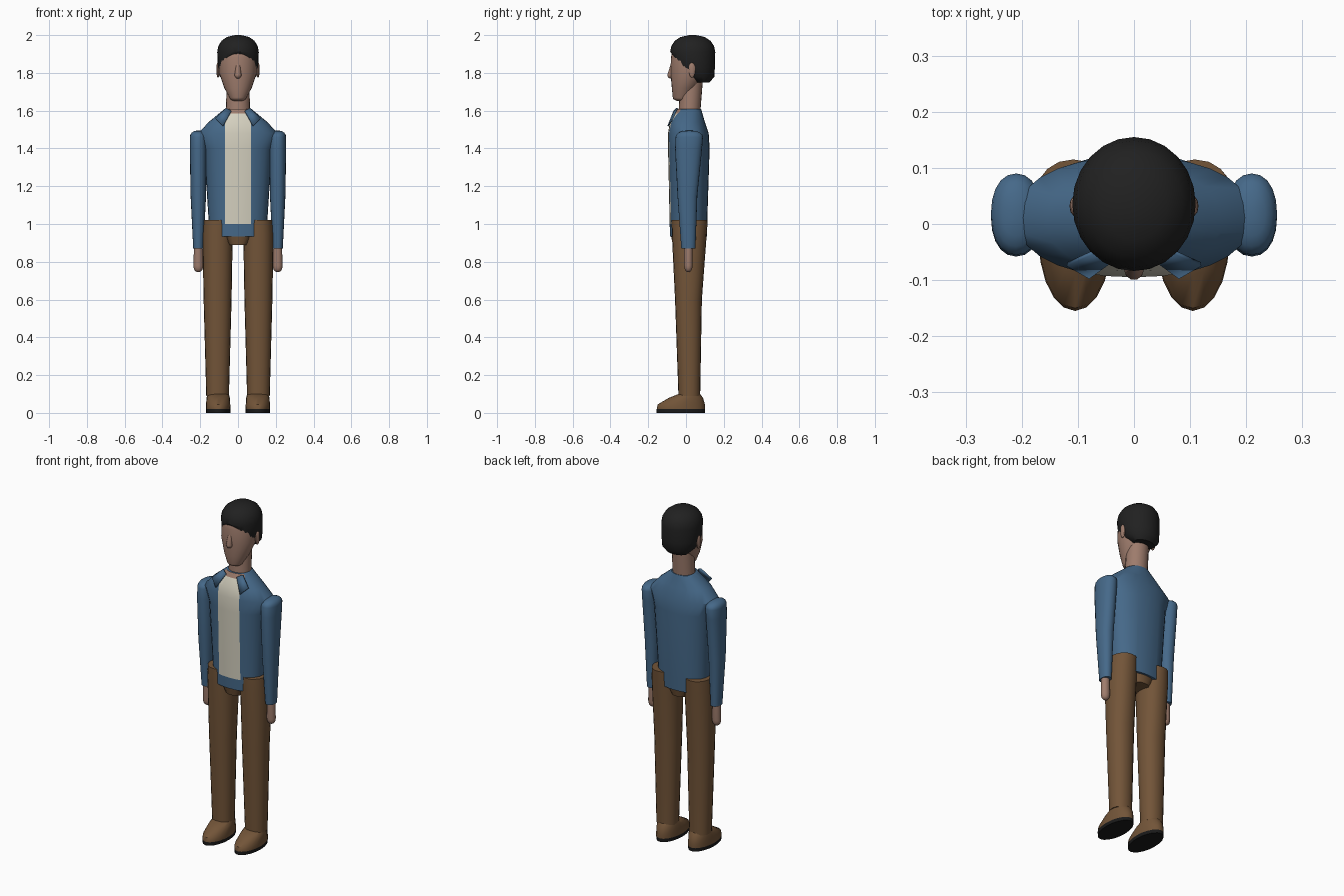
import bpy, bmesh, math
from mathutils import Vector

default_cube = bpy.data.objects.get("Cube")
if default_cube:
    bpy.data.objects.remove(default_cube, do_unlink=True)


def material(name, red, green, blue):
    mat = bpy.data.materials.new(name)
    mat.use_nodes = True
    mat.diffuse_color = (red, green, blue, 1)
    shader = mat.node_tree.nodes["Principled BSDF"]
    shader.inputs["Base Color"].default_value = mat.diffuse_color
    return mat


denim = material("denim blue", .06, .14, .25)
brown = material("trouser brown", .17, .09, .04)
cream = material("shirt cream", .66, .63, .52)
skin = material("skin", .34, .2, .15)
black = material("hair black", .015, .015, .015)
rubber = material("sole black", .01, .01, .01)


def domed(section, height, steps=4):
    """Rings that round a section off over the given height."""
    z, width, front, back = section
    middle = (front + back) / 2
    rings = []
    for step in range(1, steps + 1):
        angle = math.pi / 2 * step / (steps + .3)
        shrink = math.cos(angle) ** .8
        rings.append((z + height * math.sin(angle), width * shrink,
                      middle + (front - middle) * shrink,
                      middle + (back - middle) * shrink))
    return rings


def add_ring(bm, section, x, sides, power):
    """One rounded cross-section: height, half width, front and back."""
    z, width, front, back = section
    ring = []
    for side in range(sides):
        angle = math.tau * side / sides
        across, along = (math.copysign(abs(value) ** (2 / power), value)
                         for value in (math.cos(angle), math.sin(angle)))
        y = (front + back) / 2 + along * (back - front) / 2
        ring.append(bm.verts.new((x + across * width, y, z)))
    return ring


def loft(sections, x=0, sides=20, power=2, round_bottom=0, round_top=0):
    if round_bottom:
        sections = domed(sections[0], -round_bottom)[::-1] + sections
    if round_top:
        sections = sections + domed(sections[-1], round_top)
    bm = bmesh.new()
    rings = [add_ring(bm, section, x, sides, power) for section in sections]
    for low, high in zip(rings, rings[1:]):
        for side in range(sides):
            after = (side + 1) % sides
            bm.faces.new((low[side], low[after], high[after], high[side]))
    bm.faces.new(rings[0])
    bm.faces.new(rings[-1])
    return bm


def cut(bm, point, normal, **options):
    geometry = bm.verts[:] + bm.edges[:] + bm.faces[:]
    return bmesh.ops.bisect_plane(bm, geom=geometry, plane_co=point,
                                  plane_no=normal, **options)["geom_cut"]


def finish(bm, name, *materials):
    bmesh.ops.recalc_face_normals(bm, faces=bm.faces[:])
    mesh = bpy.data.meshes.new(name)
    bm.to_mesh(mesh)
    bm.free()
    for mat in materials:
        mesh.materials.append(mat)
    part = bpy.data.objects.new(name, mesh)
    bpy.context.collection.objects.link(part)
    bpy.ops.object.select_all(action="DESELECT")
    part.select_set(True)
    bpy.context.view_layer.objects.active = part
    bpy.ops.object.shade_smooth_by_angle(angle=math.radians(45))
    return part


# Jacket body, cut along the opening that shows shirt and throat
shirt_half_width, shirt_bottom, throat = .07, 1, 1.585
jacket = loft([(.935, .15, -.085, .11), (1.4, .18, -.095, .125),
               (1.48, .21, -.095, .12), (1.54, .155, -.085, .1),
               (1.61, .07, -.05, .08)], sides=28, power=2.2)
for edge in (-shirt_half_width, shirt_half_width):
    cut(jacket, (edge, 0, 0), (1, 0, 0))
for level in (shirt_bottom, throat):
    cut(jacket, (0, 0, level), (0, 0, 1))
for face in jacket.faces:
    center = face.calc_center_median()
    in_opening = abs(center.x) < shirt_half_width and center.z > shirt_bottom
    if in_opening and center.y < -.03:
        face.material_index = 2 if center.z > throat else 1
finish(jacket, "jacket_body", denim, cream, skin)

# Hips between the legs
hips = loft([(.89, .05, -.07, .09), (.94, .08, -.08, .1)], power=3)
finish(hips, "trouser_hips", brown)

# Neck, head and nose
neck = loft([(1.58, .064, -.04, .075), (1.77, .06, -.03, .09)])
finish(neck, "neck", skin)
head = loft([(1.67, .045, -.07, .02), (1.72, .073, -.075, .06),
             (1.8, .1, -.082, .11), (1.88, .1, -.08, .125)],
            sides=24, round_bottom=.02, round_top=.08)
finish(head, "head", skin)
nose = loft([(1.79, .018, -.1, -.06), (1.85, .012, -.08, -.06)],
            sides=10, round_bottom=.02)
finish(nose, "nose", skin)

# Hair cap, trimmed along a slanting hairline
hair = loft([(1.75, .065, .04, .125), (1.78, .095, -.02, .15),
             (1.83, .108, -.07, .153), (1.91, .11, -.084, .155)],
            sides=24, round_top=.09)
hairline = cut(hair, (0, -.082, 1.91), Vector((0, -1.3, -1)), clear_outer=True)
bmesh.ops.holes_fill(hair, edges=[item for item in hairline
                                  if isinstance(item, bmesh.types.BMEdge)])
finish(hair, "hair", black)

# Paired parts
for name, side in (("left", 1), ("right", -1)):
    sleeve = loft([(.87, .027, -.025, .05), (1.15, .041, -.045, .06),
                   (1.4, .045, -.058, .085), (1.46, .045, -.055, .09)],
                  x=side * .21, power=2.2, round_top=.035)
    finish(sleeve, name + "_sleeve", denim)

    hand = loft([(.78, .026, -.01, .035), (.88, .023, -.01, .035)],
                x=side * .21, sides=14, round_bottom=.035)
    finish(hand, name + "_hand", skin)

    leg = loft([(.09, .06, -.04, .075), (.6, .074, -.058, .084),
                (.95, .08, -.075, .11), (1.02, .075, -.076, .115)],
               x=side * .108, power=2.2)
    finish(leg, name + "_trouser_leg", brown)

    # Shoe with a dark sole
    sole_height = .02
    shoe = loft([(0, .064, -.155, .1), (sole_height, .065, -.155, .1),
                 (.045, .064, -.15, .1), (.08, .062, -.09, .09),
                 (.1, .056, -.04, .075)], x=side * .105)
    for face in shoe.faces:
        face.material_index = int(face.calc_center_median().z < sole_height)
    finish(shoe, name + "_shoe", brown, rubber)

    ear = loft([(1.82, .01, .014, .05)], x=side * .105, sides=10,
               round_bottom=.045, round_top=.035)
    finish(ear, name + "_ear", skin)

    # Collar flap lying on the chest
    flap = bmesh.new()
    corners = ((.036, -.066, 1.6), (.065, -.05, 1.615),
               (.12, -.075, 1.56), (.08, -.098, 1.52))
    flap.faces.new([flap.verts.new((side * x, y, z)) for x, y, z in corners])
    collar = finish(flap, name + "_collar_flap", denim)
    collar.modifiers.new("thickness", "SOLIDIFY").thickness = .008
